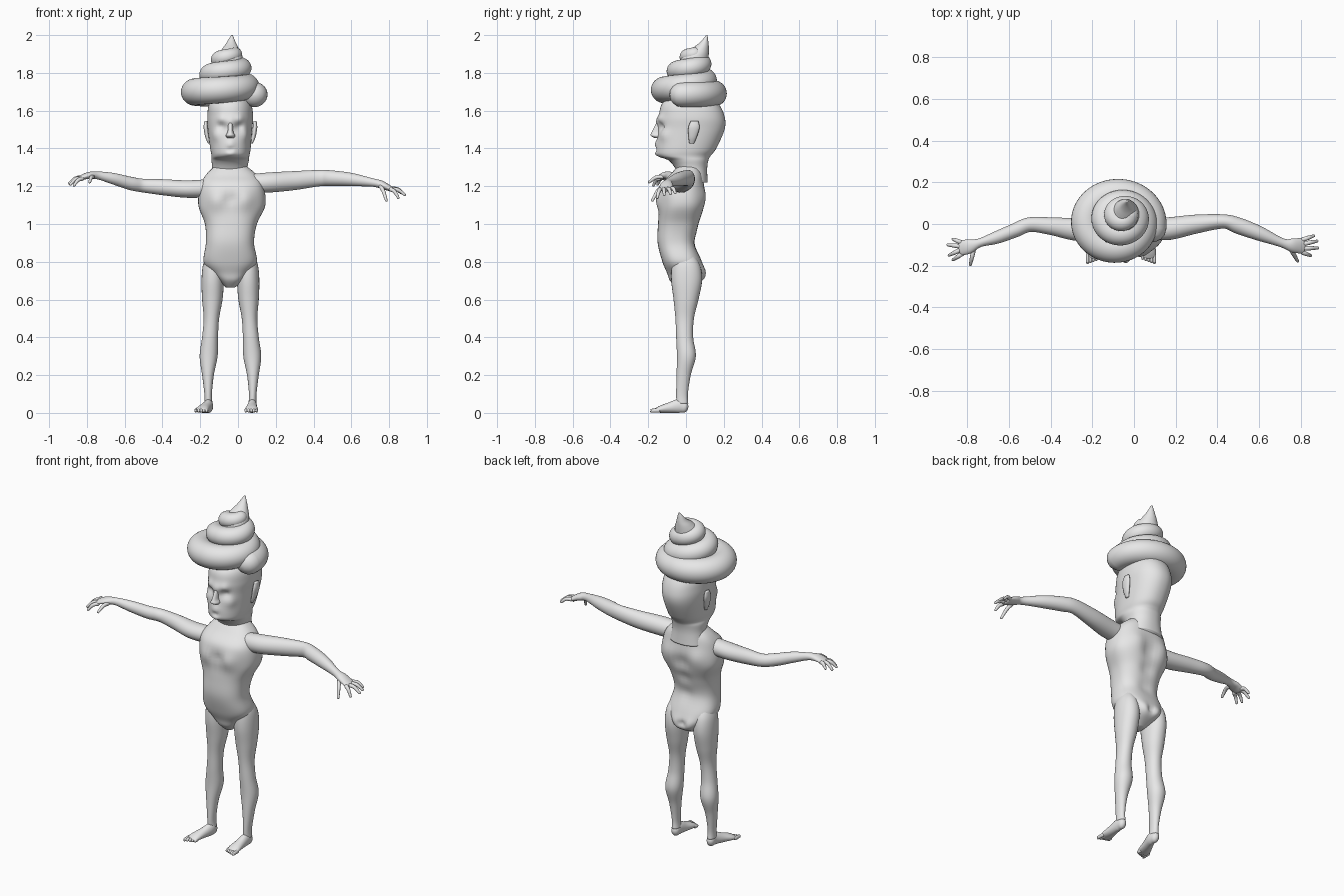
import bpy, bmesh, math
from mathutils import Vector

grey = bpy.data.materials.new("plain grey")
grey.diffuse_color = (0.8, 0.8, 0.8, 1)
MID = -0.04  # body mirror line in x


def spline(st, steps):
    """Catmull-Rom interpolation of the station tuples."""
    out = []
    for i in range(len(st) - 1):
        a, b, c, d = st[max(i - 1, 0)], st[i], st[i + 1], st[min(i + 2, len(st) - 1)]
        for k in range(steps):
            t = k / steps
            out.append([0.5 * (2 * q + (r - p) * t + (2 * p - 5 * q + 4 * r - s) * t * t
                               + (3 * q - p - 3 * r + s) * t ** 3)
                        for p, q, r, s in zip(a, b, c, d)])
    return out + [list(st[-1])]


def loft(name, st, tube=True, steps=6, sides=28, power=2.0, bumps=()):
    """Skin ellipses (x, y, z, ru, rv); tube follows the path, else rings stay level.
    bumps are (centre, radius, push) soft pushes."""
    st = spline(st, steps)
    pts = [Vector(s[:3]) for s in st]
    rings = []
    for i, s in enumerate(st):
        u, v = Vector((1, 0, 0)), Vector((0, 1, 0))
        t = (pts[min(i + 1, len(pts) - 1)] - pts[max(i - 1, 0)]).normalized()
        if tube:
            u = t.cross(Vector((0, 0, 1))).normalized()
            v = u.cross(t)
        rings.append((pts[i], u, v, max(s[3], .002), max(s[4], .002), t))
    if tube:  # rounded ends
        caps = []
        for (c, u, v, a, b, t), sg in ((rings[0], -1), (rings[-1], 1)):
            caps.append([(c + t * sg * min(a, b) * math.sin(w), u, v,
                          a * math.cos(w), b * math.cos(w), t) for w in (.4, .8, 1.2, 1.5)])
        rings = caps[0][::-1] + rings + caps[1]
    bm = bmesh.new()
    rows = []
    for c, u, v, a, b, t in rings:
        row = []
        for k in range(sides):
            w = 2 * math.pi * k / sides
            p, q = math.cos(w), math.sin(w)
            p = math.copysign(abs(p) ** (2 / power), p)
            q = math.copysign(abs(q) ** (2 / power), q)
            co = c + u * a * p + v * b * q
            for centre, rad, push in bumps:
                co = co + Vector(push) * math.exp(-((co - Vector(centre)).length / rad) ** 2)
            row.append(bm.verts.new(co))
        rows.append(row)
    for r0, r1 in zip(rows, rows[1:]):
        for k in range(sides):
            j = (k + 1) % sides
            bm.faces.new((r0[k], r0[j], r1[j], r1[k]))
    bm.faces.new(rows[0])
    bm.faces.new(rows[-1])
    bmesh.ops.recalc_face_normals(bm, faces=bm.faces)
    me = bpy.data.meshes.new(name)
    bm.to_mesh(me)
    bm.free()
    me.shade_smooth()
    me.materials.append(grey)
    ob = bpy.data.objects.new(name, me)
    bpy.context.collection.objects.link(ob)
    return ob


def spans(rows):
    """(z, x0, x1, y0, y1) extents to level stations."""
    return [((a + b) / 2, (c + d) / 2, z, (b - a) / 2, (d - c) / 2) for z, a, b, c, d in rows]


# Torso with chest, spine groove and buttocks
torso_bumps = [((-.035, .10, 1.1), .045, (0, -.022, 0)), ((-.035, .09, 1.0), .04, (0, -.018, 0)),
               ((-.035, .06, .9), .04, (0, -.01, 0)), ((-.035, -.15, 1.13), .025, (0, .014, 0)),
               ((-.04, .10, .74), .02, (0, -.02, 0))]
for s in (-1, 1):
    torso_bumps += [((MID + s * .075, -.14, 1.12), .05, (0, -.022, 0)),
                    ((MID + s * .05, .09, .735), .045, (0, .018, 0)),
                    ((MID + s * .09, .08, 1.15), .05, (0, .012, 0))]
loft("torso", spans([(.665, -.065, -.015, -.05, .02), (.70, -.10, .025, -.085, .08),
                     (.74, -.14, .06, -.10, .092), (.80, -.182, .10, -.125, .083),
                     (.90, -.17, .085, -.15, .05), (1.0, -.175, .10, -.148, .072),
                     (1.1, -.21, .145, -.14, .10), (1.2, -.20, .135, -.14, .095),
                     (1.26, -.17, .10, -.085, .088), (1.31, -.12, .04, -.04, .07)]),
     tube=False, power=2.5, sides=48, bumps=torso_bumps)

# Head and neck with eye sockets, brow, cheeks, lips and chin
face = [((MID, -.15, 1.545), .03, (0, -.014, 0)), ((MID, -.15, 1.42), .022, (0, -.012, 0)),
        ((MID, -.16, 1.395), .014, (0, .010, 0)), ((MID, -.16, 1.37), .025, (0, -.012, 0))]
for s in (-1, 1):
    face += [((MID + s * .045, -.135, 1.515), .024, (0, .018, 0)),
             ((MID + s * .05, -.13, 1.555), .025, (0, -.012, 0)),
             ((MID + s * .07, -.11, 1.47), .03, (s * .006, -.008, 0))]
loft("head", spans([(1.22, -.145, .06, -.03, .115), (1.29, -.137, .05, -.055, .112),
                    (1.335, -.14, .057, -.09, .118), (1.36, -.14, .06, -.145, .13),
                    (1.40, -.147, .067, -.155, .16), (1.5, -.16, .075, -.147, .204),
                    (1.57, -.162, .08, -.142, .204), (1.64, -.15, .066, -.125, .17),
                    (1.70, -.09, .01, -.05, .10)]),
     tube=False, power=2.2, sides=64, steps=8, bumps=face)
loft("nose", spans([(1.455, -.058, -.022, -.165, -.12), (1.468, -.065, -.015, -.187, -.12),
                    (1.49, -.055, -.025, -.18, -.12), (1.54, -.052, -.028, -.155, -.12)]),
     tube=False, sides=16)
for s, label in ((-1, "left"), (1, "right")):
    x = MID + s * .122
    loft(label + "_ear", [(x - s * .01, .03, 1.425, .006, .012), (x, .035, 1.46, .011, .022),
                          (x + s * .008, .042, 1.51, .012, .03),
                          (x + s * .008, .045, 1.545, .008, .02)], tube=False, sides=16)

# Legs
for s, label in ((-1, "left"), (1, "right")):
    leg = [(.655, .05, .085, -.05, .07), (.0, 0, 0, 0, 0)]
    rows = [(.05, .095, .138, -.05, .012), (.1, .098, .138, -.052, .01), (.2, .088, .15, -.05, .025),
            (.3, .068, .163, -.048, .052), (.4, .066, .150, -.052, .038), (.5, .06, .142, -.056, .042),
            (.6, .042, .150, -.066, .066), (.7, .035, .153, -.078, .085), (.78, .04, .146, -.075, .075),
            (.84, .06, .125, -.06, .04)]
    loft(label + "_leg", spans([(z, *sorted((MID + s * a, MID + s * b)), c, d)
                                for z, a, b, c, d in rows]), tube=False, power=2.1)
    # Foot and toes
    ax = MID + s * .116
    tx = -.195 if s < 0 else .07
    dx = tx - ax
    loft(label + "_foot", [(ax, -.01, .03, .022, .03), (ax, -.04, .036, .024, .036),
                           (ax + dx * .4, -.085, .028, .028, .028),
                           (ax + dx * .8, -.13, .02, .034, .02), (tx, -.155, .014, .034, .013)])
    for k in range(5):
        x = tx - s * (.028 - k * .014)
        y = -.16 - .005 * k
        loft(f"{label}_toe_{k + 1}", [(x, -.145, .013, .008, .011),
                                      (x, y, .012, .008, .010), (x, y - .004, .010, .007, .009)],
             sides=12, steps=2)

# Arms running into the palms
loft("right_arm", [(.08, -.025, 1.215, .05, .05), (.17, -.022, 1.22, .054, .053),
                   (.3, 0, 1.23, .045, .05), (.43, .012, 1.243, .034, .043),
                   (.5, -.008, 1.242, .039, .041), (.6, -.045, 1.235, .035, .035),
                   (.71, -.09, 1.22, .022, .022), (.76, -.102, 1.208, .033, .021),
                   (.81, -.105, 1.185, .038, .014)])
loft("left_arm", [(-.14, -.03, 1.19, .05, .048), (-.27, -.027, 1.185, .054, .046),
                  (-.40, -.01, 1.195, .042, .042), (-.5, -.003, 1.203, .035, .036),
                  (-.57, -.03, 1.215, .034, .035), (-.66, -.065, 1.24, .03, .03),
                  (-.74, -.09, 1.257, .021, .021), (-.79, -.107, 1.257, .034, .018),
                  (-.83, -.115, 1.245, .036, .013)])

# Fingers: base to tip, bent upward at the middle; the last of each set is the thumb
hands = {"right": [((.81, -.075, 1.188), (.862, -.057, 1.165)), ((.815, -.095, 1.187), (.878, -.082, 1.16)),
                   ((.815, -.117, 1.185), (.882, -.115, 1.155)), ((.81, -.137, 1.183), (.848, -.152, 1.14)),
                   ((.755, -.125, 1.2), (.785, -.178, 1.125))],
         "left": [((-.83, -.088, 1.245), (-.868, -.073, 1.225)), ((-.835, -.107, 1.245), (-.893, -.10, 1.215)),
                  ((-.835, -.125, 1.243), (-.887, -.15, 1.21)), ((-.825, -.143, 1.24), (-.868, -.172, 1.205)),
                  ((-.77, -.125, 1.25), (-.785, -.195, 1.222))]}
for label, fingers in hands.items():
    for k, (a, b) in enumerate(fingers):
        m = [(p + q) / 2 for p, q in zip(a, b)]
        m[2] += .01
        loft(f"{label}_thumb" if k == 4 else f"{label}_finger_{k + 1}",
             [(*a, .011, .011), (*m, .010, .010), (*b, .007, .007)], sides=12, steps=4)

# Swirl hat: turn, loop radius, height, tube radius, axis x, axis y
table = [(0, .158, 1.685, .066, -.07, 0), (.5, .152, 1.698, .072, -.076, .004),
         (1, .115, 1.728, .066, -.07, .01), (1.5, .085, 1.79, .056, -.062, .016),
         (2, .07, 1.825, .052, -.052, .028), (2.5, .046, 1.87, .046, -.05, .035),
         (3, .026, 1.90, .036, -.042, .05)]
path = []
for turn, loop, z, r, cx, cy in spline(table, 12):
    w = 2 * math.pi * turn - .15
    path.append((cx + loop * math.cos(w), cy + loop * .9 * math.sin(w), z, r * 1.04, r))
loft("swirl_coil", path, steps=3)
loft("swirl_tip", [(-.05, .035, 1.82, .08, .08), (-.042, .05, 1.89, .065, .07),
                   (-.04, .073, 1.925, .046, .048), (-.037, .09, 1.95, .03, .03),
                   (-.035, .102, 1.975, .017, .015), (-.032, .11, 2.0, .004, .004)], tube=False)
